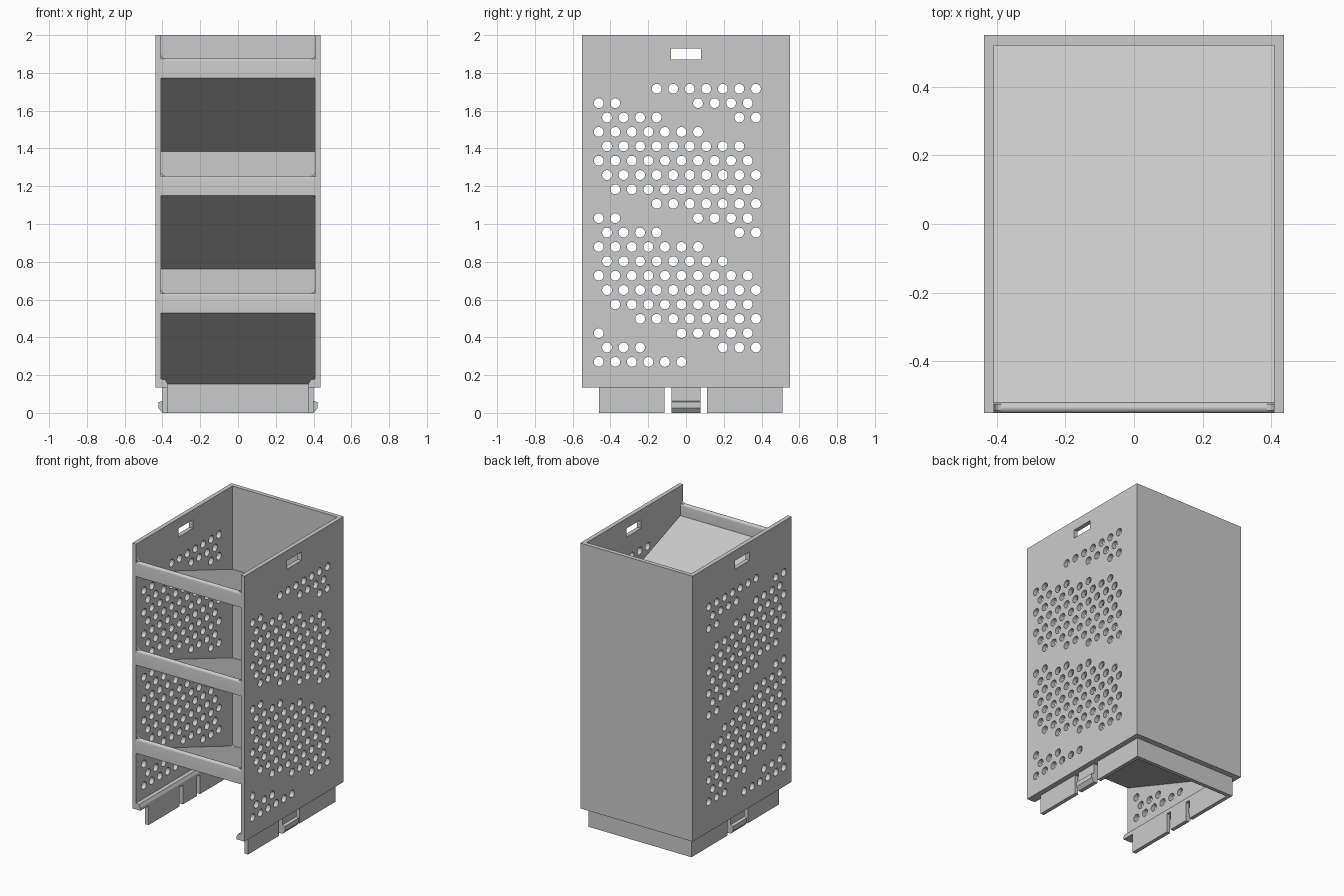
import bpy, bmesh, math
from mathutils import Vector

cube = bpy.data.objects.get("Cube")
if cube:
    bpy.data.objects.remove(cube, do_unlink=True)

GREY = (0.60, 0.60, 0.60, 1)
mat = bpy.data.materials.new("light grey plastic")
mat.use_nodes = True
mat.diffuse_color = GREY
mat.node_tree.nodes["Principled BSDF"].inputs["Base Color"].default_value = GREY

HW, HD = 0.437, 0.55          # half width and half depth of the body
WALL = 0.03
IN_X, IN_Y = HW - WALL, HD - WALL
BASE, TOP = 0.135, 2.0


def add_prism(bm, points, axis, lo, hi):
    """Extrude a 2D outline along an axis; outline is (y,z), (x,z) or (x,y)."""
    def place(p, t):
        return {"x": (t, p[0], p[1]), "y": (p[0], t, p[1]), "z": (p[0], p[1], t)}[axis]
    a = [bm.verts.new(place(p, lo)) for p in points]
    b = [bm.verts.new(place(p, hi)) for p in points]
    n = len(points)
    faces = [bm.faces.new(a), bm.faces.new(b)]
    faces += [bm.faces.new((a[i], a[(i + 1) % n], b[(i + 1) % n], b[i])) for i in range(n)]
    bmesh.ops.recalc_face_normals(bm, faces=faces)


def make(name, bm):
    mesh = bpy.data.meshes.new(name)
    bm.to_mesh(mesh)
    bm.free()
    mesh.materials.append(mat)
    obj = bpy.data.objects.new(name, mesh)
    bpy.context.collection.objects.link(obj)
    return obj


def prism(name, points, axis, lo, hi):
    bm = bmesh.new()
    add_prism(bm, points, axis, lo, hi)
    return make(name, bm)


def rect(a0, a1, b0, b1):
    return [(a0, b0), (a1, b0), (a1, b1), (a0, b1)]


def arc(cx, cy, r, start, end, steps):
    angles = [math.radians(start + (end - start) * i / steps) for i in range(steps + 1)]
    return [(cx + r * math.cos(a), cy + r * math.sin(a)) for a in angles]


def u_shape(ox, oy, t, front):
    """Plan outline of two sides and a back, open at the front."""
    return [(-ox, front), (-ox, oy), (ox, oy), (ox, front),
            (ox - t, front), (ox - t, oy - t), (t - ox, oy - t), (t - ox, front)]


# Body: two sides and a back
body = prism("body_walls", u_shape(HW, HD, WALL, -HD), "z", BASE, TOP)

# Staggered vent holes, listed from the bottom row up, leaving bands for the shelves
ROWS = ["oooooo....", "ooo....ooo", "o....ooooo", "..oooooooo", ".ooooooooo",
        "oooooooooo", "oooooooooo", "oooooooo..", "ooooooo...", "oooo....oo",
        "oo....oooo", "...ooooooo", ".ooooooooo", "oooooooooo", "oooooooooo",
        "ooooooooo.", "ooooooo...", "oooo....oo", "oo....oooo", "...ooooooo"]
PITCH = 0.0876
bm = bmesh.new()
for r, row in enumerate(ROWS):
    for c, mark in enumerate(row):
        if mark == "o":
            y = -0.462 + c * PITCH + (r % 2) * PITCH / 2
            add_prism(bm, arc(y, 0.27 + r * 0.0761, 0.026, 0, 345, 23), "x", -0.6, 0.6)
# Handle slots
add_prism(bm, rect(-0.08, 0.08, 1.87, 1.93), "x", -0.6, 0.6)
cutter = make("hole_cutter", bm)
cutter.hide_render = True
cut = body.modifiers.new("holes", "BOOLEAN")
cut.operation, cut.solver, cut.object = "DIFFERENCE", "EXACT", cutter
bpy.context.view_layer.objects.active = body
bpy.ops.object.modifier_apply(modifier=cut.name)
bpy.data.objects.remove(cutter, do_unlink=True)

# Sloped shelves with a round-topped front rail, blended into the side walls
SLOPE = math.tan(math.radians(20))
RAIL, THICK, FILLET = 0.032, 0.032, 0.02
rounded = []
for name, z in (("lower", 0.53), ("middle", 1.15), ("upper", 1.772)):
    def under(y):
        return z - SLOPE * (y + HD)
    inner, back, top = RAIL - HD, IN_Y + 0.001, z + 0.105
    outline = [(-HD, z), (back, under(back)), (back, under(back) + THICK),
               (inner, under(inner) + THICK)]
    outline += arc(inner - RAIL / 2, top - RAIL / 2, RAIL / 2, 0, 180, 10)
    rounded.append(prism(name + "_shelf", outline, "x", -IN_X - 0.001, IN_X + 0.001))
    for side, s in (("left", 1), ("right", -1)):
        curve = arc(IN_X - FILLET, top + FILLET, FILLET, -90, 0, 6)
        corner = [(IN_X - FILLET, top - RAIL / 2), (IN_X, top - RAIL / 2)] + curve[::-1]
        rounded.append(prism(f"{name}_rail_corner_{side}", [(s * x, h) for x, h in corner],
                             "y", 0.008 - HD, inner - 0.006))

# Ledge inside the foot of the walls
LEDGE = 0.373
for side, s in (("left", 1), ("right", -1)):
    section = [(IN_X + 0.001, BASE), (LEDGE, BASE), (LEDGE, 0.155),
               (0.385, 0.175), (IN_X + 0.001, 0.18)]
    prism("foot_ledge_" + side, [(s * x, h) for x, h in section], "y", -HD, IN_Y)
prism("foot_ledge_back", rect(0.483, IN_Y + 0.001, BASE, 0.175), "x", -LEDGE, LEDGE)

# Stacking skirt: front strips, and a U-shaped run around the back
SKIRT, ST = 0.4, 0.027
prism("skirt_back", u_shape(SKIRT, 0.51, ST, 0.112), "z", 0, BASE + 0.001)
for side, s in (("left", 1), ("right", -1)):
    strip = [(s * x, y) for x, y in rect(SKIRT - ST, SKIRT, -0.46, -0.115)]
    prism("skirt_front_" + side, strip, "z", 0, BASE + 0.001)
    # Snap clip with a hooked foot
    hook = [(SKIRT - ST, 0), (SKIRT, 0), (0.42, 0.025), (0.42, 0.057),
            (SKIRT, 0.062), (SKIRT, BASE + 0.001), (SKIRT - ST, BASE + 0.001)]
    prism("snap_clip_" + side, [(s * x, h) for x, h in hook], "y", -0.078, 0.076)

# Smooth the rounded parts
bpy.ops.object.select_all(action="DESELECT")
for obj in rounded + [body]:
    obj.select_set(True)
bpy.context.view_layer.objects.active = body
bpy.ops.object.shade_smooth_by_angle(angle=math.radians(30))
